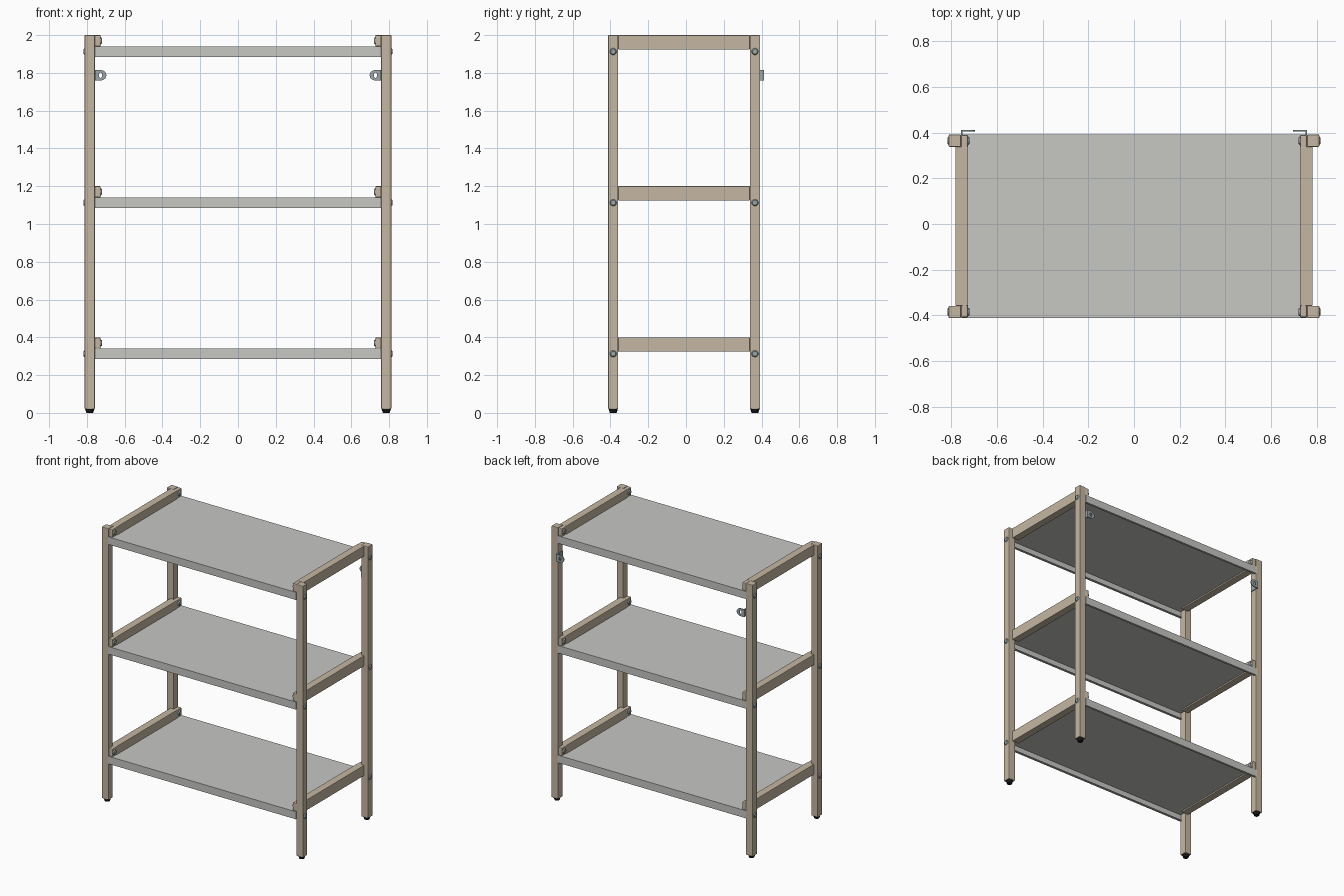
import bpy, bmesh, math
from mathutils import Matrix, Vector

if "Cube" in bpy.data.objects:
    bpy.data.objects.remove(bpy.data.objects["Cube"])


def material(name, rgb):
    m = bpy.data.materials.new(name)
    m.diffuse_color = (*rgb, 1)
    m.use_nodes = True
    m.node_tree.nodes["Principled BSDF"].inputs["Base Color"].default_value = m.diffuse_color
    return m


WOOD = material("pale wood", (0.56, 0.475, 0.365))
SHEET = material("light grey sheet", (0.57, 0.575, 0.55))
STEEL = material("zinc steel", (0.33, 0.39, 0.40))
BLACK = material("black rubber", (0.008, 0.008, 0.008))


def finish(bm, name, mat, bevel=0.0, smooth=False):
    bmesh.ops.recalc_face_normals(bm, faces=bm.faces)
    me = bpy.data.meshes.new(name)
    bm.to_mesh(me)
    bm.free()
    me.materials.append(mat)
    ob = bpy.data.objects.new(name, me)
    bpy.context.collection.objects.link(ob)
    if bevel:
        b = ob.modifiers.new("bevel", 'BEVEL')
        b.width, b.segments, b.limit_method = bevel, 2, 'ANGLE'
    if smooth:
        bpy.context.view_layer.objects.active = ob
        ob.select_set(True)
        bpy.ops.object.shade_smooth_by_angle(angle=math.radians(35))
        ob.select_set(False)
    return ob


def prism(name, pts, axis, a, b, mat, bevel=0.0):
    """Extrude a closed 2D profile along x ('x') or z ('z') from a to b."""
    bm = bmesh.new()
    place = (lambda p, t: (t, p[0], p[1])) if axis == 'x' else (lambda p, t: (p[0], p[1], t))
    face = bm.faces.new([bm.verts.new(place(p, a)) for p in pts])
    r = bmesh.ops.extrude_face_region(bm, geom=[face])
    move = Vector(place((0, 0), b - a))
    bmesh.ops.translate(bm, verts=[v for v in r['geom'] if isinstance(v, bmesh.types.BMVert)], vec=move)
    return finish(bm, name, mat, bevel)


def box(name, x, y, z, mat, bevel=0.0):
    x, y = sorted(x), sorted(y)
    pts = [(x[0], y[0]), (x[1], y[0]), (x[1], y[1]), (x[0], y[1])]
    return prism(name, pts, 'z', z[0], z[1], mat, bevel)


def dome(name, loc, direction, r, h, mat):
    """Low rounded button along +x or -x, or a foot along -z."""
    bm = bmesh.new()
    bmesh.ops.create_cone(bm, cap_ends=True, segments=20, radius1=r, radius2=r * 0.72, depth=h)
    rot = Vector((0, 0, 1)).rotation_difference(Vector(direction)).to_matrix().to_4x4()
    centre = Vector(loc) + Vector(direction) * h / 2
    bmesh.ops.transform(bm, matrix=Matrix.Translation(centre) @ rot, verts=bm.verts)
    return finish(bm, name, mat, smooth=True)


FRONT, BACK = (-0.412, -0.359), (0.338, 0.392)
XO, XI = 0.812, 0.758          # outer and inner faces of the posts
TOPS = (0.40, 1.20, 2.00)      # top of the side rails on each level

for s, side in ((-1, "left"), (1, "right")):
    # posts with feet and bolts
    for span, end in ((FRONT, "front"), (BACK, "back")):
        yc = sum(span) / 2
        xc = s * (XO + XI) / 2
        box(f"{end}_{side}_post", (s * XI, s * XO), span, (0.02, 2.0), WOOD, 0.004)
        dome(f"{end}_{side}_foot", (xc, yc, 0.022), (0, 0, -1), 0.025, 0.022, BLACK)
        for t in TOPS:
            dome(f"{end}_{side}_bolt", (s * XO, yc, t - 0.087), (s, 0, 0), 0.018, 0.006, STEEL)
            dome(f"{end}_{side}_rail_screw", (s * 0.727, yc, t - 0.03), (-s, 0, 0), 0.019, 0.007, STEEL)

    # side rails, lapped over the inner faces of the posts
    for t in TOPS:
        x0, x1, x2 = s * 0.727, s * XI, s * 0.782
        box(f"{side}_rail", (x0, x2), (FRONT[1], BACK[0]), (t - 0.076, t), WOOD, 0.003)
        box(f"{side}_rail_lap", (x0, x1), (FRONT[0] + 0.003, BACK[1] - 0.002), (t - 0.06, t - 0.001), WOOD, 0.006)

    # wall bracket: leg on the post plus a round-ended flange with a hole
    box(f"{side}_bracket_leg", (s * XI, s * (XI - 0.006)), (0.345, 0.411), (1.76, 1.815), STEEL)
    bm = bmesh.new()
    n, r, rings = 32, 0.0275, []
    for y in (0.406, 0.412):
        outer, inner = [], []
        for i in range(n):
            a = 2 * math.pi * i / n
            c, d = math.cos(a), math.sin(a)
            k = 1 if c >= 0 else 1 / max(abs(c), abs(d))
            cx = s * 0.728
            outer.append(bm.verts.new((cx - s * c * k * 0.031, y, 1.7875 + d * k * r)))
            inner.append(bm.verts.new((cx - s * c * 0.009, y, 1.7875 + d * 0.014)))
        rings.append((outer, inner))
    (o1, i1), (o2, i2) = rings
    for p, q in ((o1, i1), (o2, i2), (o1, o2), (i1, i2)):
        for i in range(n):
            j = (i + 1) % n
            bm.faces.new((p[i], p[j], q[j], q[i]))
    finish(bm, f"{side}_bracket_flange", STEEL)

# folded sheet shelves: turned-down lips with a narrow inward return
for t, level in zip(TOPS, ("lower", "middle", "upper")):
    z1, z0, th, ret = t - 0.06, t - 0.115, 0.006, 0.016
    y0, y1 = FRONT[0], BACK[1]
    profile = [(y0, z1), (y0, z0), (y0 + ret, z0), (y0 + ret, z0 + th), (y0 + th, z0 + th),
               (y0 + th, z1 - th), (y1 - th, z1 - th), (y1 - th, z0 + th), (y1 - ret, z0 + th),
               (y1 - ret, z0), (y1, z0), (y1, z1)]
    prism(f"{level}_shelf", profile, 'x', -XI + 0.001, XI - 0.001, SHEET)
